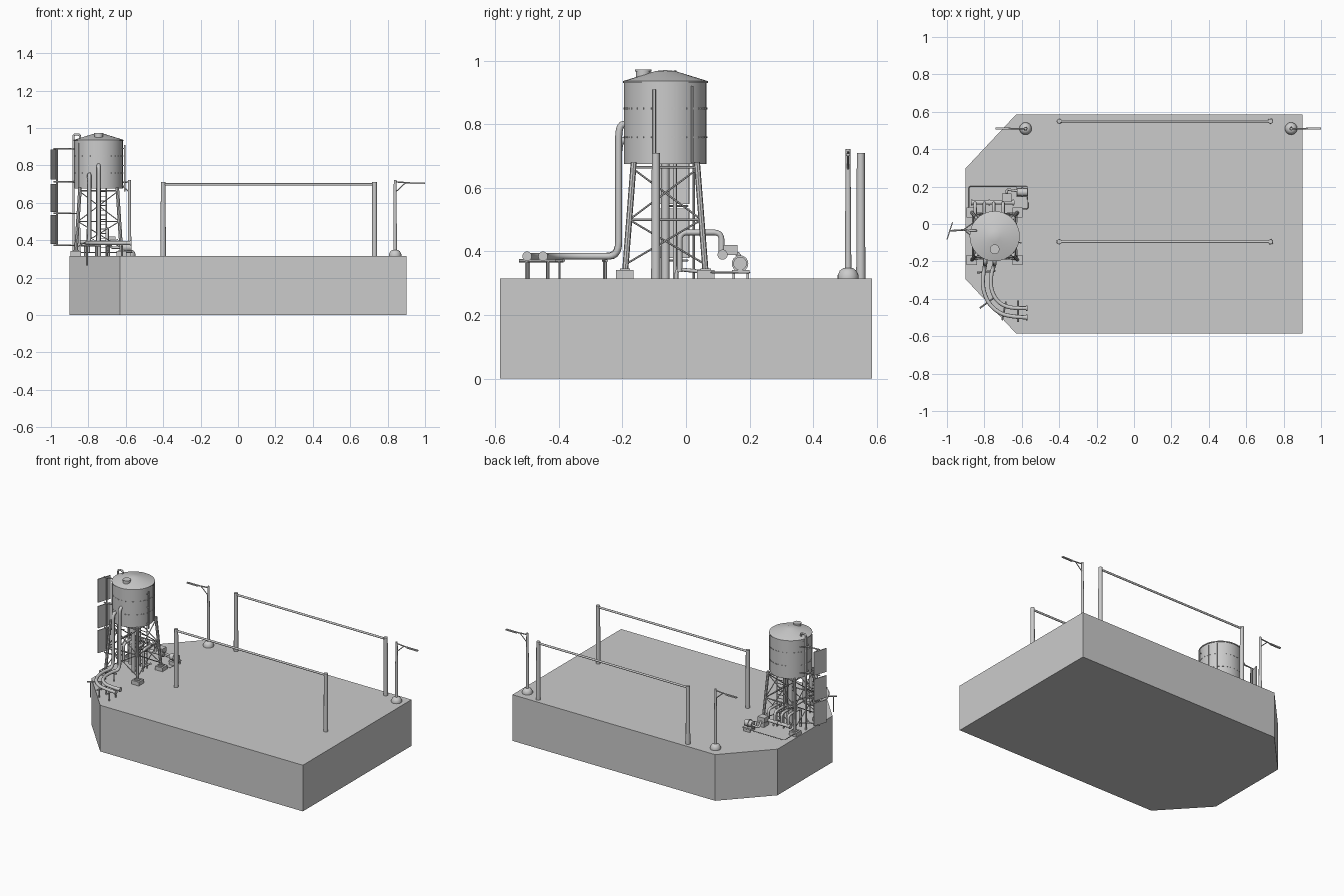
import bpy, bmesh, math
from mathutils import Vector as V

if "Cube" in bpy.data.objects:
    bpy.data.objects.remove(bpy.data.objects["Cube"])

G = 0.315                    # deck height
CX, CY = -0.745, -0.065      # water tower axis


def mesh_obj(name, bm):
    bmesh.ops.recalc_face_normals(bm, faces=bm.faces)
    me = bpy.data.meshes.new(name)
    bm.to_mesh(me)
    ob = bpy.data.objects.new(name, me)
    bpy.context.collection.objects.link(ob)
    return ob


def box(name, c, s, rz=0):
    bm = bmesh.new()
    bmesh.ops.create_cube(bm, size=1)
    for v in bm.verts:
        v.co = V((v.co.x * s[0], v.co.y * s[1], v.co.z * s[2]))
    ob = mesh_obj(name, bm)
    ob.location, ob.rotation_euler.z = c, rz
    return ob


def rod(name, a, b, r, r2=None, n=10):
    a, b = V(a), V(b)
    d = b - a
    bm = bmesh.new()
    bmesh.ops.create_cone(bm, cap_ends=True, segments=n, radius1=r,
                          radius2=r if r2 is None else r2, depth=d.length)
    ob = mesh_obj(name, bm)
    ob.location = (a + b) / 2
    ob.rotation_euler = V((0, 0, 1)).rotation_difference(d).to_euler()
    return ob


def lathe(name, profile, c, n=32):
    bm = bmesh.new()
    vs = [bm.verts.new((r, 0, z)) for r, z in profile]
    es = [bm.edges.new(e) for e in zip(vs, vs[1:])]
    bmesh.ops.spin(bm, geom=vs + es, axis=(0, 0, 1), cent=(0, 0, 0),
                   angle=2 * math.pi, steps=n)
    bmesh.ops.remove_doubles(bm, verts=bm.verts, dist=1e-5)
    ob = mesh_obj(name, bm)
    ob.location = c
    return ob


def pipe(name, pts, r, bend=0.03):
    """Round pipe along a path with rounded corners."""
    p = [V(q) for q in pts]
    out = [p[0]]
    for a, b, c in zip(p, p[1:], p[2:]):
        s = b + (a - b).normalized() * min(bend, (a - b).length / 2)
        e = b + (c - b).normalized() * min(bend, (c - b).length / 2)
        for i in range(6):
            t = i / 5
            out.append(s * (1 - t) ** 2 + b * 2 * t * (1 - t) + e * t * t)
    out.append(p[-1])
    cu = bpy.data.curves.new(name, 'CURVE')
    cu.dimensions = '3D'
    cu.bevel_depth, cu.bevel_resolution, cu.use_fill_caps = r, 2, True
    sp = cu.splines.new('POLY')
    sp.points.add(len(out) - 1)
    for q, co in zip(sp.points, out):
        q.co = (*co, 1)
    ob = bpy.data.objects.new(name, cu)
    bpy.context.collection.objects.link(ob)


# Plinth with two cut corners
bm = bmesh.new()
f = bm.faces.new([bm.verts.new((x, y, 0)) for x, y in
                  [(-.9, -.295), (-.63, -.586), (.9, -.586), (.9, .586), (-.63, .586), (-.9, .298)]])
ext = bmesh.ops.extrude_face_region(bm, geom=[f])['geom']
bmesh.ops.translate(bm, vec=(0, 0, G), verts=[g for g in ext if isinstance(g, bmesh.types.BMVert)])
mesh_obj("plinth", bm)

# Two post-and-cable portals
for y in (0.55, -0.095):
    for x in (-0.40, 0.73):
        rod("portal_post", (x, y, G), (x, y, 0.71), 0.0145, 0.0125, 12)
    rod("portal_beam", (-0.40, y, 0.698), (0.73, y, 0.698), 0.007)

# Street lamps
for x, s in ((-0.58, -1), (0.84, 1)):
    y = 0.51
    lathe("lamp_foot", [(0, .034), (.015, .033), (.026, .025), (.033, .01), (.033, 0), (0, 0)], (x, y, G), 20)
    rod("lamp_pole", (x, y, G), (x, y, 0.722), 0.0105, 0.0075)
    rod("lamp_arm", (x, y, 0.712), (x + s * .09, y, 0.705), 0.004)
    rod("lamp_brace", (x, y, 0.655), (x + s * .055, y, 0.706), 0.003)
    box("lamp_head", (x + s * .12, y, 0.704), (.08, .012, .008))

# Tank: shell, conical roof, hatch
lathe("tank", [(0, .675), (.13, .675), (.13, .93), (.134, .93), (.134, .936), (.03, .968), (0, .971)],
      (CX, CY, 0), 32)
lathe("hatch", [(.023, .94), (.023, .966), (.026, .966), (.026, .972), (0, .972)], (CX, CY - .07, 0), 16)
for z in (0.76, 0.85):
    for k in range(32):
        a = k * math.tau / 32
        box("tank_rivet", (CX + .13 * math.cos(a), CY + .13 * math.sin(a), z), (.004, .012, .005), a)
for a in (15, 40, 160, 215):
    t = math.radians(a)
    box("tank_strip", (CX + .131 * math.cos(t), CY + .131 * math.sin(t), .80), (.005, .007, .24), t)

# Tower legs, footings and bracing
def leg(sx, sy, z):
    t = (z - 0.33) / 0.345
    return V((CX + sx * (.122 - .022 * t), CY + sy * (.127 - .027 * t), z))

cor = [(-1, -1), (1, -1), (1, 1), (-1, 1)]
for i, c in enumerate(cor):
    d = cor[(i + 1) % 4]
    foot = leg(*c, 0.33)
    box("footing", (foot.x, foot.y, .328), (.055, .055, .026))
    box("foot_plate", (foot.x, foot.y, .344), (.032, .032, .006))
    rod("tower_leg", foot, leg(*c, .68), .0095, .0095, 8)
    for z in (.50, .665):
        rod("tower_girt", leg(*c, z), leg(*d, z), .004, n=6)
    for z0, z1 in ((.36, .50), (.50, .66)):
        rod("tower_brace", leg(*c, z0), leg(*d, z1), .003, n=6)
        rod("tower_brace", leg(*d, z0), leg(*c, z1), .003, n=6)

# Ladder under the tank, gauge rod on the side
for x in (-.755, -.705):
    rod("ladder_rail", (x, CY + .09, G), (x, CY + .09, .675), .004, n=6)
for k in range(14):
    z = .335 + k * .025
    rod("ladder_rung", (-.755, CY + .09, z), (-.705, CY + .09, z), .0025, n=6)
rod("gauge_rod", (-.605, -.10, .66), (-.605, -.10, .91), .005)
for z in (.69, .80, .89):
    rod("gauge_bracket", (-.605, -.10, z), (-.63, -.095, z), .003, n=6)
rod("riser", (CX, CY, G), (CX, CY, .68), .013)

# Vent gooseneck
pipe("vent_pipe", [(-.88, -.035, G), (-.88, -.035, .965), (-.845, -.035, .965), (-.845, -.035, .935)], .006, .012)

# Three stacked sign panels on a bracket frame
ang = math.radians(72)
for z0, z1 in ((.38, .535), (.55, .70), (.725, .885)):
    box("sign_panel", (-.985, -.037, (z0 + z1) / 2), (.006, .098, z1 - z0), ang - math.pi / 2)
rod("sign_mast", (-.968, -.035, .37), (-.968, -.035, .89), .005)
for z in (.372, .543, .712, .888):
    rod("sign_arm", (-.985, -.037, z), (-.89, -.03, z), .0045)
    for y in (-.07, .005):
        rod("sign_strut", (-.91, -.03, z), (-.862, y, z), .0035, n=6)

# Twin delivery pipes sweeping round to the front
def sweep(name, x0, top, r, pts):
    pipe(name, [(x0, -.18, top), (x0, -.212, top), (x0, -.212, .385)]
         + [(x, y, .385) for x, y in pts], r, .045)

sweep("outer_pipe", -.795, .75, .011,
      [(-.81, -.29), (-.805, -.36), (-.775, -.43), (-.715, -.48), (-.65, -.495), (-.57, -.50)])
sweep("inner_pipe", -.745, .80, .011,
      [(-.765, -.27), (-.765, -.35), (-.735, -.41), (-.69, -.44), (-.64, -.45), (-.57, -.45)])
for y in (-.50, -.45):
    rod("pipe_flange", (-.578, y, .385), (-.57, y, .385), .015, n=14)

# Trestles carrying the pipes
for (x1, y1), (x2, y2), z in (((-.84, -.26), (-.74, -.25), .315), ((-.825, -.45), (-.735, -.385), .265),
                              ((-.705, -.515), (-.685, -.415), .30), ((-.62, -.525), (-.62, -.41), G)):
    a, b = V((x1, y1, .371)), V((x2, y2, .371))
    rod("trestle_bar", a, b, .005, n=6)
    for t in (.2, .8):
        q = a.lerp(b, t)
        rod("trestle_leg", q, (q.x, q.y, z), .0045, n=6)

# Pump manifold behind the tower
for x in (-.85, -.80, -.75, -.70):
    pipe("manifold_bend", [(x, -.02, .335), (x, -.02, .46), (x, .112, .46), (x, .112, .39)], .009, .025)
rod("manifold", (-.87, .115, .39), (-.64, .115, .39), .011, n=12)
for x in (-.868, -.775, -.645):
    rod("manifold_flange", (x - .004, .115, .39), (x + .004, .115, .39), .016, n=14)
box("pump_body", (-.68, .14, .405), (.05, .045, .032))
pipe("pump_outlet", [(-.68, .16, .395), (-.68, .185, .36), (-.61, .175, .36)], .007, .015)
rod("pump_motor", (-.625, .17, .362), (-.57, .17, .362), .021, n=18)
rod("motor_flange", (-.602, .17, .362), (-.594, .17, .362), .026, n=18)
box("motor_base", (-.597, .172, .337), (.06, .055, .008))
for y in (.15, .195):
    box("motor_foot", (-.597, y, .324), (.05, .008, .018))
pipe("ground_line", [(-.86, .08, .334), (-.882, .08, .334), (-.882, .2, .334), (-.57, .2, .334),
                     (-.567, .08, .334), (-.62, .08, .334)], .0025, .01)
pipe("drain_pipe", [(-.70, -.03, G), (-.70, -.03, .345), (-.70, .06, .335)], .006, .02)

# Smooth round parts, keep hard edges
bpy.context.view_layer.update()
for ob in bpy.context.scene.objects:
    ob.select_set(ob.type == 'MESH')
    if ob.type == 'MESH':
        bpy.context.view_layer.objects.active = ob
bpy.ops.object.shade_smooth_by_angle(angle=math.radians(40))
